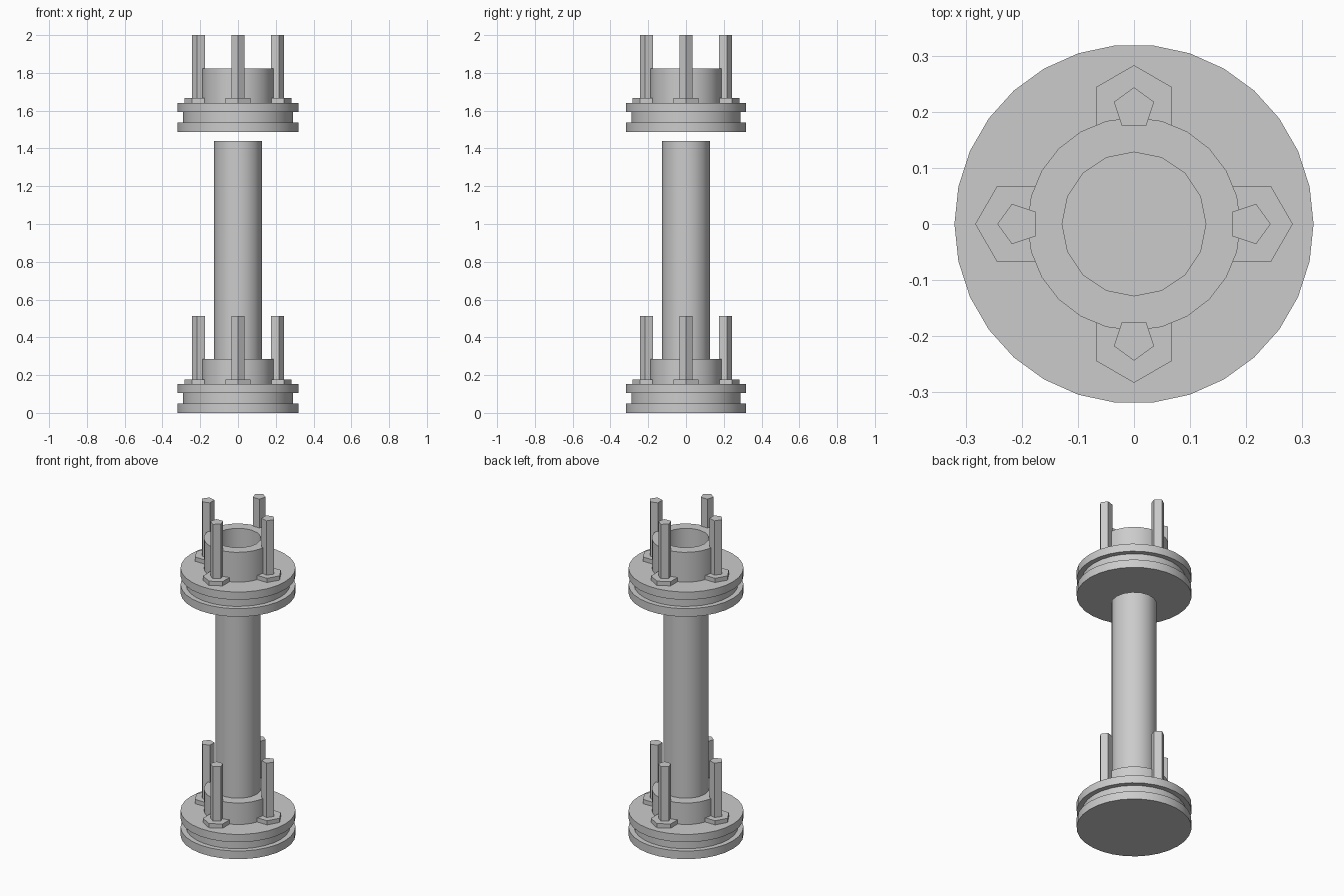
import bpy
from math import radians, cos, sin, pi

cube = bpy.data.objects.get("Cube")
if cube:
    bpy.data.objects.remove(cube, do_unlink=True)

GREY = (0.6, 0.6, 0.6, 1.0)
metal = bpy.data.materials.new("plain_grey")
metal.use_nodes = True
metal.diffuse_color = GREY
metal.node_tree.nodes["Principled BSDF"].inputs["Base Color"].default_value = GREY


def finish(obj, name):
    obj.name = name
    obj.data.materials.clear()
    obj.data.materials.append(metal)
    bpy.ops.object.select_all(action="DESELECT")
    obj.select_set(True)
    bpy.context.view_layer.objects.active = obj
    bpy.ops.object.shade_smooth_by_angle(angle=radians(30))
    return obj


def prism(name, sides, radius, z0, z1, x=0.0, y=0.0, turn=0.0):
    """Upright prism with its first corner pointing along the turn angle."""
    bpy.ops.mesh.primitive_cylinder_add(
        vertices=sides, radius=radius, depth=z1 - z0, location=(x, y, (z0 + z1) / 2))
    obj = bpy.context.object
    # the primitive's first corner sits on +y
    obj.rotation_euler.z = turn - pi / 2
    return finish(obj, name)


def sleeve(name, outer, outer_sides, inner, inner_sides, z0, z1):
    """Hollow collar cut from a cylinder."""
    obj = prism(name, outer_sides, outer, z0, z1)
    cutter = prism(name + "_cutter", inner_sides, inner, z0 + 0.001, z1 + 0.1)
    cutter.hide_render = True
    mod = obj.modifiers.new("bore", "BOOLEAN")
    mod.operation = "DIFFERENCE"
    mod.solver = "EXACT"
    mod.object = cutter
    bpy.context.view_layer.objects.active = obj
    bpy.ops.object.modifier_apply(modifier="bore")
    bpy.data.objects.remove(cutter, do_unlink=True)
    return finish(obj, name)


def flange(prefix, z, collar_top):
    # grooved disc: two wide plates with a narrower gasket between
    prism(prefix + "_bottom_plate", 30, 0.32, z, z + 0.05)
    prism(prefix + "_gasket", 30, 0.29, z + 0.05, z + 0.104)
    prism(prefix + "_top_plate", 30, 0.32, z + 0.104, z + 0.152)
    sleeve(prefix + "_collar", 0.19, 24, 0.128, 16, z + 0.152, collar_top)
    # four nuts and studs around the collar
    for i, side in enumerate(("left", "back", "right", "front")):
        a = i * pi / 2
        x, y = 0.206 * cos(a), 0.206 * sin(a)
        prism(f"{prefix}_{side}_nut", 6, 0.077, z + 0.152, z + 0.178, x, y, a)
        prism(f"{prefix}_{side}_stud", 5, 0.0375, z + 0.152, z + 0.512, x, y, a)


flange("lower_flange", 0.0, 0.284)
flange("upper_flange", 1.488, 1.823)

# central pipe standing in the lower collar
prism("pipe", 16, 0.127, 0.154, 1.44)
